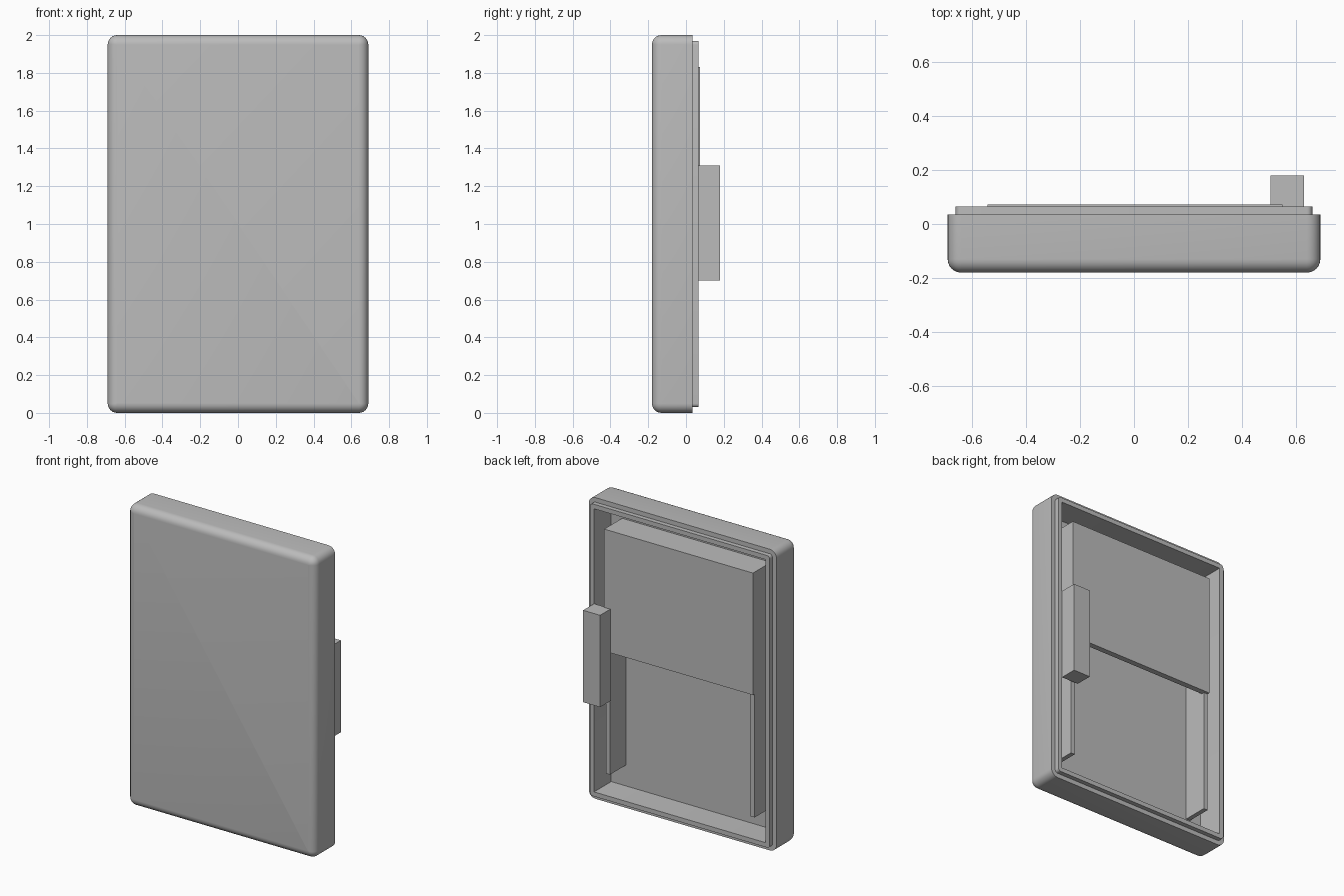
import bpy, bmesh, math

cube = bpy.data.objects.get("Cube")
if cube:
    bpy.data.objects.remove(cube, do_unlink=True)

grey = bpy.data.materials.new("plain_grey")
grey.use_nodes = True
grey.diffuse_color = (0.5, 0.5, 0.5, 1)
grey.node_tree.nodes["Principled BSDF"].inputs["Base Color"].default_value = (0.5, 0.5, 0.5, 1)

HALF_W, HEIGHT = 0.69, 2.0
FRONT, BACK, LIP, FLOOR = -0.18, 0.035, 0.065, -0.115
RADIUS = 0.05


def add_object(name, bm):
    bmesh.ops.recalc_face_normals(bm, faces=bm.faces)
    mesh = bpy.data.meshes.new(name)
    bm.to_mesh(mesh)
    bm.free()
    mesh.materials.append(grey)
    obj = bpy.data.objects.new(name, mesh)
    bpy.context.collection.objects.link(obj)
    return obj


def box(name, x, y, z):
    bm = bmesh.new()
    bmesh.ops.create_cube(bm, size=1)
    for v in bm.verts:
        v.co = [lo + (c + 0.5) * (hi - lo) for c, (lo, hi) in zip(v.co, (x, y, z))]
    return add_object(name, bm)


def rounded_loop(bm, inset, y, steps=6):
    """Rounded rectangle set in from the outline, at depth y."""
    r = max(RADIUS - inset, 0.002)
    w, h = HALF_W - inset - r, HEIGHT / 2 - inset - r
    loop = []
    for i, (sx, sz) in enumerate(((1, 1), (-1, 1), (-1, -1), (1, -1))):
        for k in range(steps + 1):
            a = math.pi / 2 * (i + k / steps)
            loop.append(bm.verts.new((sx * w + r * math.cos(a), y,
                                      HEIGHT / 2 + sz * h + r * math.sin(a))))
    return loop


# Case: rounded front rim, stepped lip and hollow inside
bm = bmesh.new()
sections = []
for k in range(7):
    a = math.pi / 2 * k / 6
    sections.append((RADIUS * (1 - math.sin(a)), FRONT + RADIUS * (1 - math.cos(a))))
sections += [(0, BACK), (0.03, BACK), (0.03, LIP), (0.06, LIP), (0.06, FLOOR)]
loops = [rounded_loop(bm, inset, y) for inset, y in sections]
for a, b in zip(loops, loops[1:]):
    for i in range(len(a)):
        j = (i + 1) % len(a)
        bm.faces.new((a[i], a[j], b[j], b[i]))
bm.faces.new(loops[0])
bm.faces.new(loops[-1])
case = add_object("case", bm)
bpy.ops.object.select_all(action="DESELECT")
case.select_set(True)
bpy.context.view_layer.objects.active = case
bpy.ops.object.shade_smooth_by_angle(angle=math.radians(35))

# Inner compartment: two side walls, a top wall and a cover over the upper half
LEFT, RIGHT, TOP = 0.55, -0.543, 1.83
box("left_wall", (LEFT - 0.03, LEFT), (FLOOR, 0.055), (0.2, TOP))
box("right_wall", (RIGHT, RIGHT + 0.03), (FLOOR, 0.055), (0.2, TOP))
box("top_wall", (RIGHT, LEFT), (FLOOR, 0.055), (TOP - 0.03, TOP))
box("cover", (RIGHT, LEFT), (0.035, 0.073), (1.02, TOP))

# Latch block on the back
box("latch", (0.505, 0.63), (LIP, 0.18), (0.7, 1.31))
